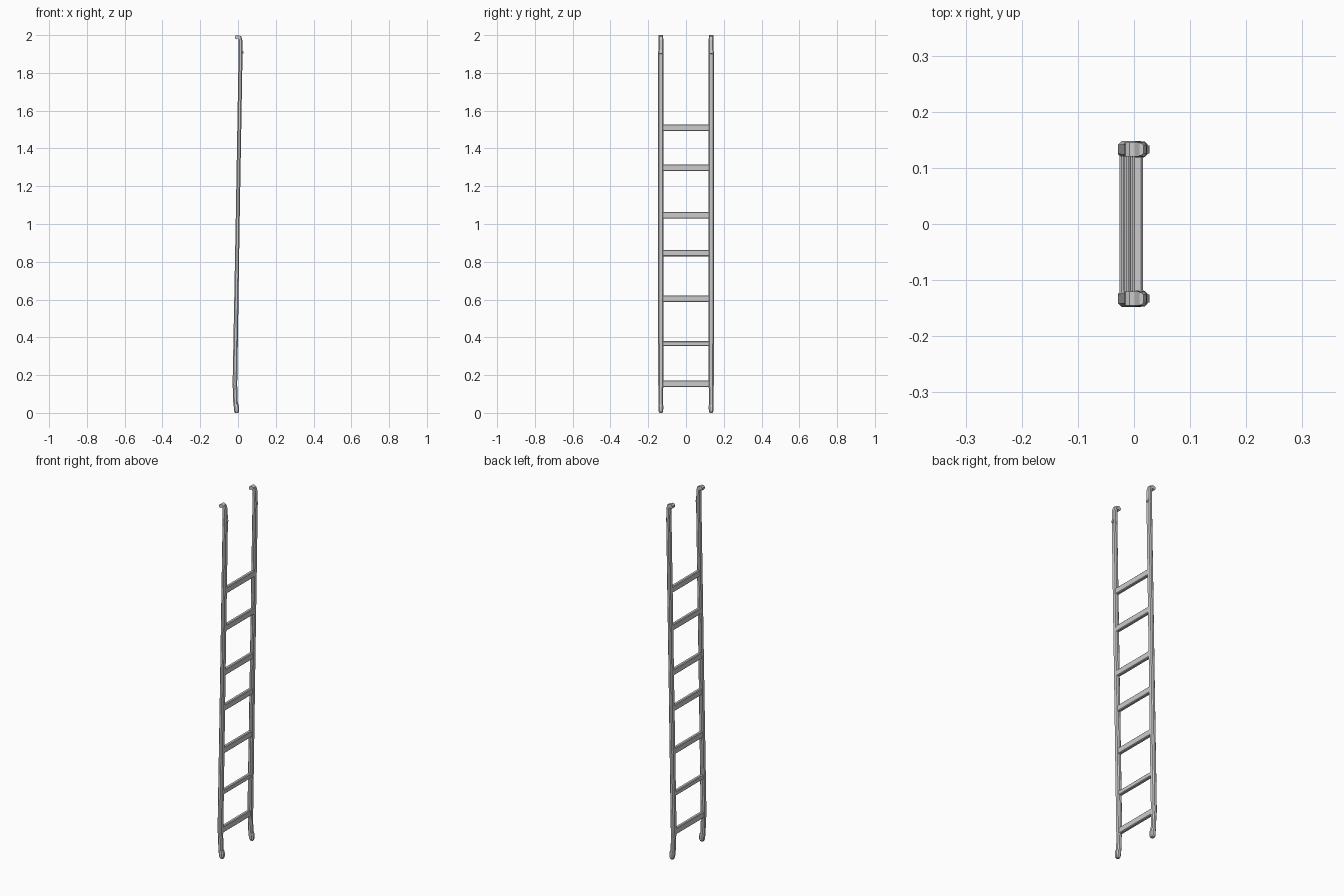
import bpy, bmesh
from mathutils import Vector

if "Cube" in bpy.data.objects:
    bpy.data.objects.remove(bpy.data.objects["Cube"])

RAIL_Y = 0.133


def make_object(name, bm):
    bmesh.ops.recalc_face_normals(bm, faces=bm.faces)
    mesh = bpy.data.meshes.new(name)
    bm.to_mesh(mesh)
    bm.free()
    obj = bpy.data.objects.new(name, mesh)
    bpy.context.collection.objects.link(obj)
    return obj


def loft(name, y, stations):
    """Stack chamfered rectangles: each station is (x, z, half_x, half_y)."""
    bm = bmesh.new()
    rings = []
    for x, z, hx, hy in stations:
        c = min(hx, hy) * 0.5
        outline = [(hx, -hy + c), (hx, hy - c), (hx - c, hy), (-hx + c, hy),
                   (-hx, hy - c), (-hx, -hy + c), (-hx + c, -hy), (hx - c, -hy)]
        rings.append([bm.verts.new((x + px, y + py, z)) for px, py in outline])
    for a, b in zip(rings, rings[1:]):
        for i in range(8):
            j = (i + 1) % 8
            bm.faces.new((a[i], a[j], b[j], b[i]))
    bm.faces.new(rings[0][::-1])
    bm.faces.new(rings[-1])
    return make_object(name, bm)


def profile_slab(name, y, half_y, outline):
    """Extrude an x/z outline across y."""
    bm = bmesh.new()
    face = bm.faces.new([bm.verts.new((x, y - half_y, z)) for x, z in outline])
    ret = bmesh.ops.extrude_face_region(bm, geom=[face])
    verts = [g for g in ret["geom"] if isinstance(g, bmesh.types.BMVert)]
    bmesh.ops.translate(bm, verts=verts, vec=Vector((0, 2 * half_y, 0)))
    return make_object(name, bm)


def lean(z):
    """Centre of the slightly leaning rails at a given height."""
    return -0.0165 + 0.030 * (z - 0.15) / 1.75


for side, s in (("left", -1), ("right", 1)):
    y = s * RAIL_Y
    # long side rail
    loft(side + "_rail", y, [
        (-0.012, 0.035, 0.011, 0.011),
        (-0.013, 0.050, 0.012, 0.012),
        (-0.0155, 0.125, 0.012, 0.012),
        (lean(0.15), 0.15, 0.0122, 0.0145),
        (lean(1.0), 1.0, 0.0105, 0.0145),
        (lean(1.5), 1.5, 0.0105, 0.0145),
        (lean(1.9), 1.9, 0.0105, 0.0140),
        (0.012, 1.975, 0.0105, 0.0135),
        (0.009, 1.994, 0.008, 0.011)])
    # rounded foot
    loft(side + "_foot", y, [
        (-0.007, 0.0, 0.009, 0.008),
        (-0.007, 0.010, 0.0135, 0.012),
        (-0.008, 0.030, 0.0145, 0.0135),
        (-0.010, 0.046, 0.012, 0.012)])
    # curled top end
    profile_slab(side + "_top_hook", y, 0.0125, [
        (0.010, 1.978), (0.010, 1.995), (0.002, 2.0), (-0.008, 2.0),
        (-0.0155, 1.994), (-0.0165, 1.984), (-0.011, 1.977), (-0.003, 1.982)])
    # small latch on the upper rail
    profile_slab(side + "_latch", y, 0.007, [
        (0.018, 1.975), (0.023, 1.965), (0.0245, 1.918), (0.028, 1.912),
        (0.028, 1.903), (0.022, 1.900), (0.016, 1.905)])

# rungs
for i, z in enumerate((0.155, 0.367, 0.605, 0.846, 1.047, 1.298, 1.51)):
    hz = 0.013 if i == 1 else 0.0175
    x, hx = lean(z), 0.0095
    c = 0.0035
    profile_slab("rung_%d" % (i + 1), 0, RAIL_Y - 0.008, [
        (x - hx, z - hz + c), (x - hx + c, z - hz), (x + hx - c, z - hz), (x + hx, z - hz + c),
        (x + hx, z + hz - c), (x + hx - c, z + hz), (x - hx + c, z + hz), (x - hx, z + hz - c)])
